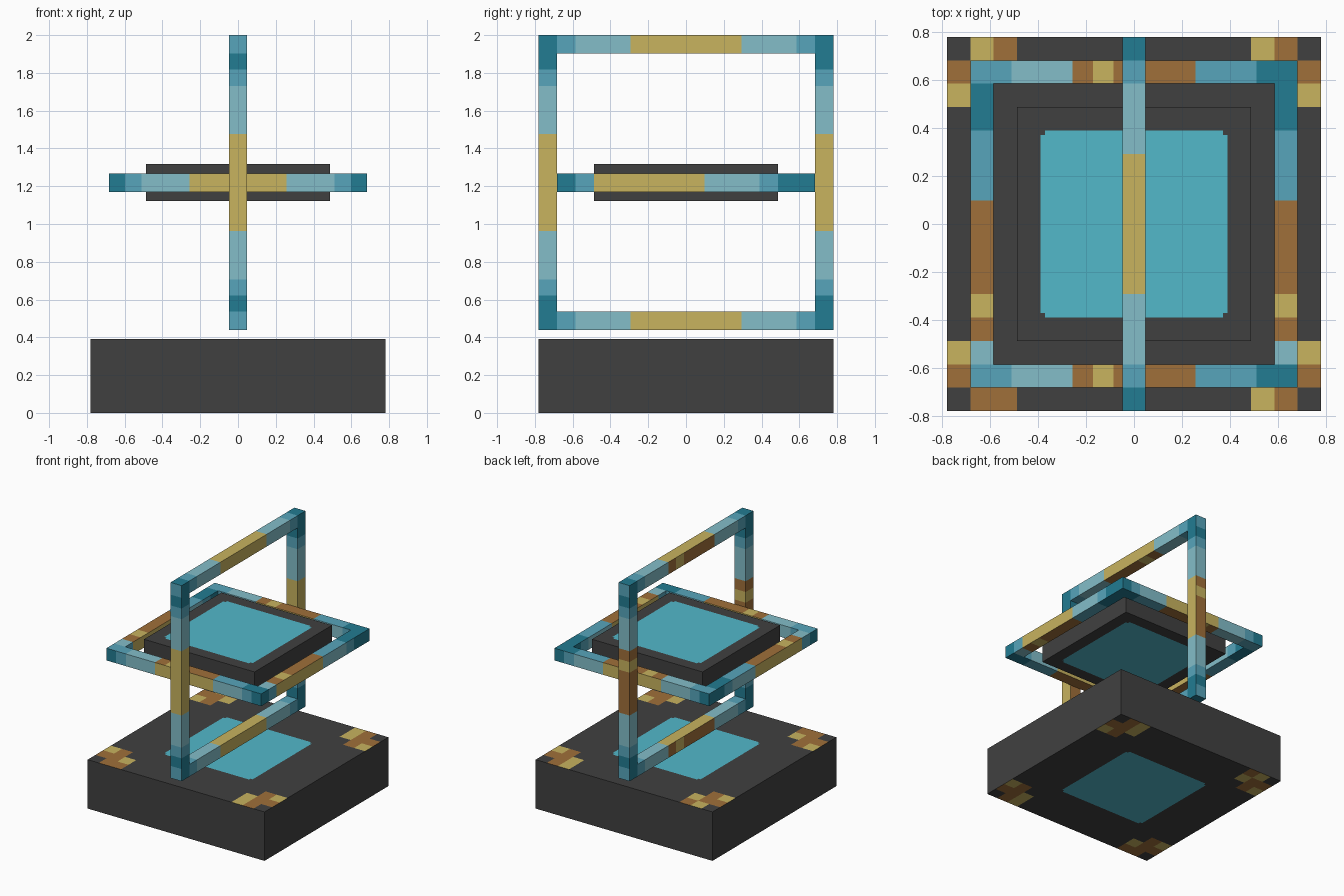
import bpy, bmesh
from mathutils import Vector

if "Cube" in bpy.data.objects:
    bpy.data.objects.remove(bpy.data.objects["Cube"])

U = 2.0 / 20.5          # one grid cell
MID = 12.5              # height of the ring centre, in cells


def linear(c):
    c /= 255
    return c / 12.92 if c <= 0.04045 else ((c + 0.055) / 1.055) ** 2.4


# Colours
PALETTE = [("charcoal", (64, 64, 64)), ("cyan", (82, 184, 202)),
           ("deep_teal", (34, 124, 146)), ("mid_teal", (87, 165, 187)),
           ("pale_teal", (131, 190, 201)), ("gold", (200, 179, 95)),
           ("brown", (160, 112, 58))]
CHARCOAL, CYAN, DEEP, TEAL, PALE, GOLD, BROWN = range(7)
MATERIALS = []
for mat_name, rgb in PALETTE:
    mat = bpy.data.materials.new(mat_name)
    mat.use_nodes = True
    colour = tuple(linear(c) for c in rgb) + (1.0,)
    mat.diffuse_color = colour
    bsdf = mat.node_tree.nodes["Principled BSDF"]
    bsdf.inputs["Base Color"].default_value = colour
    bsdf.inputs["Roughness"].default_value = 0.8
    MATERIALS.append(mat)


def box(name, centre, size, cuts, rule):
    """Box in cell units; cuts = {axis: positions}; rule(centre, normal) -> colour."""
    bm = bmesh.new()
    bmesh.ops.create_cube(bm, size=1)
    bmesh.ops.scale(bm, vec=size, verts=bm.verts)
    for axis, places in cuts.items():
        normal = Vector((0, 0, 0))
        normal[axis] = 1
        for p in places:
            bmesh.ops.bisect_plane(bm, geom=bm.verts[:] + bm.edges[:] + bm.faces[:],
                                   plane_co=normal * p, plane_no=normal)
    bm.normal_update()
    for f in bm.faces:
        f.material_index = rule(f.calc_center_median(), f.normal)
    bmesh.ops.scale(bm, vec=(U, U, U), verts=bm.verts)
    mesh = bpy.data.meshes.new(name)
    bm.to_mesh(mesh)
    bm.free()
    for m in MATERIALS:
        mesh.materials.append(m)
    obj = bpy.data.objects.new(name, mesh)
    obj.location = Vector(centre) * U
    bpy.context.collection.objects.link(obj)


# Base and floating slab: inset cyan panel, mottled base corners
def in_panel(x, y):
    return max(x, y) < 4 and min(x, y) < 3.8 or max(x, y) < 3.8


PATCH = {(2, 1): BROWN, (1, 2): BROWN, (2, 2): BROWN, (2, 3): BROWN,
         (3, 1): GOLD, (1, 3): GOLD, (3, 2): GOLD}


def slab_rule(c, n):
    if abs(n.z) > 0.5 and in_panel(abs(c.x), abs(c.y)):
        return CYAN
    return CHARCOAL


def base_rule(c, n):
    if abs(n.z) < 0.5:
        return CHARCOAL
    cell = (int(8 - abs(c.x)) + 1, int(8 - abs(c.y)) + 1)
    if c.x < 0 and cell[1] == 1:
        if c.y > 0 and cell[0] in (2, 3):
            return GOLD if cell[0] == 2 else BROWN
        if cell[0] == 3:
            return BROWN
    return PATCH.get(cell, slab_rule(c, n))


panel = [-4, -3.8, 3.8, 4]
corner = [-7, -6, -5, 5, 6, 7]
box("base", (0, 0, 2), (16, 16, 4), {0: panel + corner, 1: panel + corner}, base_rule)
box("floating_slab", (0, 0, MID), (10, 10, 2), {0: panel, 1: panel}, slab_rule)


# Banded bars: each band is (end position, colour) along the bar
def bar(name, centre, axis, length, side_bands, cap):
    def rule(c, n):
        if abs(n[axis]) > 0.5:
            return cap
        return next(col for end, col in side_bands(n) if c[axis] < end)

    size = [1, 1, 1]
    size[axis] = length
    normals = [Vector(v) for v in ((1, 0, 0), (-1, 0, 0), (0, 1, 0),
                                   (0, -1, 0), (0, 0, 1), (0, 0, -1))]
    cuts = {end for n in normals if abs(n[axis]) < 0.5 for end, _ in side_bands(n)}
    cuts = sorted(e for e in cuts if abs(e) < length / 2 - 0.01)
    box(name, centre, size, {axis: cuts}, rule)


def scaled(bands, k):
    return [(e * k, col) for e, col in bands]


GOLD_BANDS = [(-7, DEEP), (-6, TEAL), (-3, PALE), (3, GOLD),
              (6, PALE), (7, TEAL), (8, DEEP)]
BROWN_BANDS = [(-7, DEEP), (-6, TEAL), (-3, PALE), (1, BROWN), (2, GOLD),
               (3, BROWN), (6, PALE), (7, TEAL), (8, DEEP)]
MOTTLED = [(-6, TEAL), (-3, PALE), (-2, BROWN), (-1, GOLD), (3, BROWN),
           (6, TEAL), (8, DEEP)]
SIDE_GOLD = [(-5, TEAL), (1, GOLD), (4, PALE), (5, TEAL), (6, DEEP)]
SIDE_MOTTLED = [(-5, PALE), (-4, BROWN), (-3, GOLD), (1, BROWN), (4, TEAL), (6, DEEP)]


def rail_bands(n):
    return GOLD_BANDS if n.x > 0.5 or n.z > 0.5 else BROWN_BANDS


def post_bands(n):
    return scaled(GOLD_BANDS if n.x > 0.5 or n.y < -0.5 else BROWN_BANDS, 7 / 8)


def cross_bands(n):
    return scaled(MOTTLED if abs(n.z) > 0.5 else GOLD_BANDS, 7 / 8)


def side_bands(n):
    return SIDE_MOTTLED if abs(n.z) > 0.5 else SIDE_GOLD


# Upright frame
for label, z in (("bottom", 5), ("top", 20)):
    bar("upright_frame_" + label, (0, 0, z), 1, 16, rail_bands, TEAL)
for label, y in (("front", -7.5), ("back", 7.5)):
    bar("upright_frame_%s_post" % label, (0, y, MID), 2, 14, post_bands, DEEP)

# Level ring around the slab
for label, s in (("front", -1), ("back", 1)):
    bar("level_ring_" + label, (0, 6.5 * s, MID), 0, 14, cross_bands, DEEP)
for label, s in (("right", -1), ("left", 1)):
    bar("level_ring_" + label, (6.5 * s, 0, MID), 1, 12, side_bands, DEEP)
